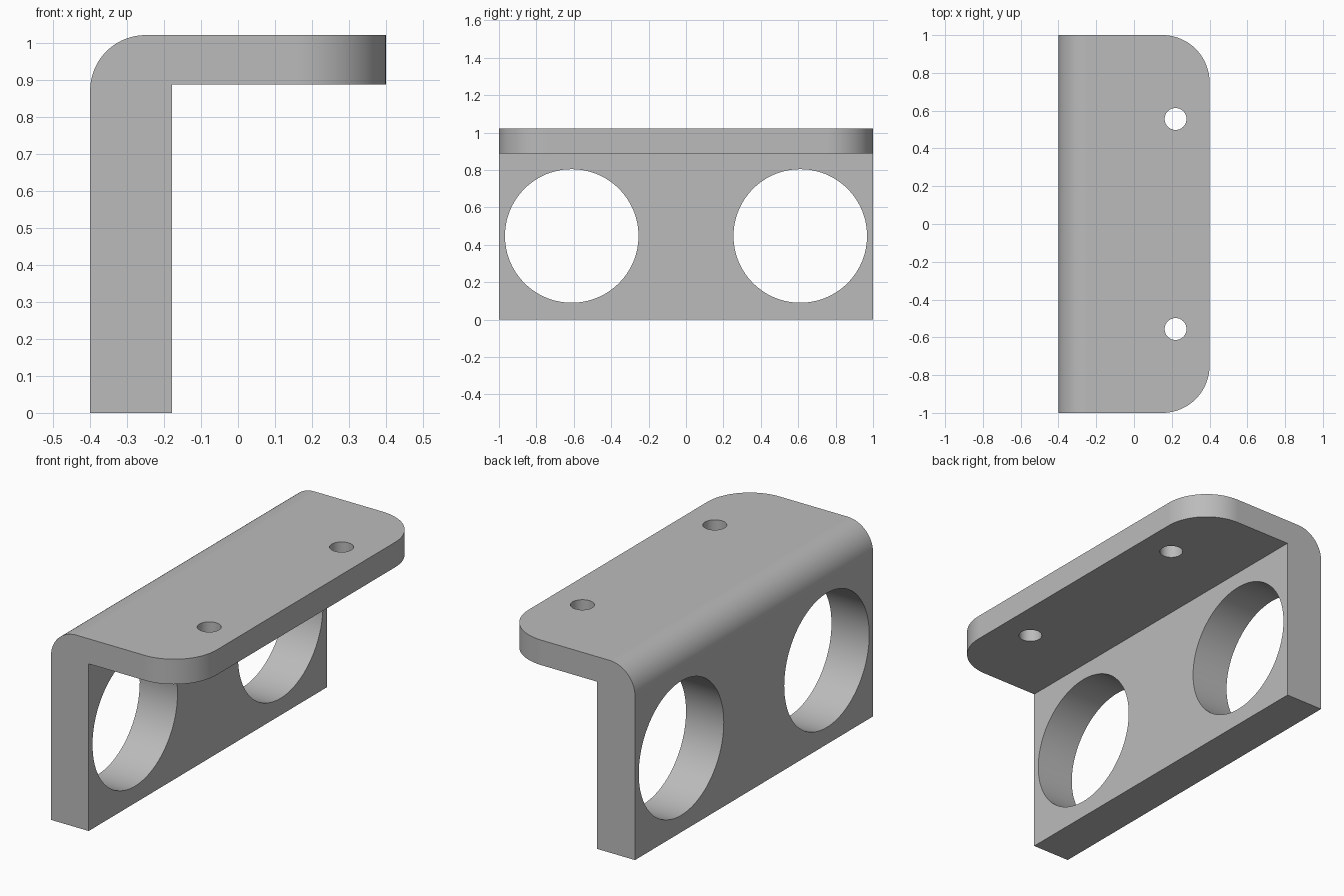
import bpy, bmesh, math

cube = bpy.data.objects.get("Cube")
if cube:
    bpy.data.objects.remove(cube, do_unlink=True)

# Overall sizes
HALF_X, HALF_Y, TOP = 0.4, 1.0, 1.022
WALL_X, SHELF_Z = -0.178, 0.889
BEND_R, CORNER_R = 0.15, 0.25

# Single grey finish
grey = bpy.data.materials.new("grey_metal")
grey.use_nodes = True
colour = (0.5, 0.5, 0.5, 1)
grey.diffuse_color = colour
grey.node_tree.nodes["Principled BSDF"].inputs["Base Color"].default_value = colour

# L-shaped profile pulled along the length
profile = [(-HALF_X, 0), (WALL_X, 0), (WALL_X, SHELF_Z),
           (HALF_X, SHELF_Z), (HALF_X, TOP), (-HALF_X, TOP)]
bm = bmesh.new()
face = bm.faces.new([bm.verts.new((x, -HALF_Y, z)) for x, z in profile])
pulled = bmesh.ops.extrude_face_region(bm, geom=[face])
moved = [v for v in pulled["geom"] if isinstance(v, bmesh.types.BMVert)]
bmesh.ops.translate(bm, vec=(0, 2 * HALF_Y, 0), verts=moved)
bmesh.ops.recalc_face_normals(bm, faces=bm.faces)


def round_edges(test, radius):
    edges = [e for e in bm.edges if all(test(v.co) for v in e.verts)]
    bmesh.ops.bevel(bm, geom=edges, offset=radius, offset_type='OFFSET',
                    segments=24, profile=0.5, affect='EDGES', clamp_overlap=False)


# Rounded bend, then the two rounded shelf corners
round_edges(lambda c: c.x < -HALF_X + 0.001 and c.z > TOP - 0.001, BEND_R)
for side in (-1, 1):
    round_edges(lambda c: c.x > HALF_X - 0.001 and c.y * side > HALF_Y - 0.001, CORNER_R)

mesh = bpy.data.meshes.new("angle_bracket")
bm.to_mesh(mesh)
bm.free()
mesh.materials.append(grey)
bracket = bpy.data.objects.new("angle_bracket", mesh)
bpy.context.collection.objects.link(bracket)


def drill(location, radius, rotation, sides):
    bpy.ops.mesh.primitive_cylinder_add(vertices=sides, radius=radius, depth=0.5,
                                        location=location, rotation=rotation)
    cutter = bpy.context.object
    cutter.name = "hole_cutter"
    cutter.hide_render = True
    cutter.data.materials.append(grey)
    bpy.ops.object.select_all(action='DESELECT')
    bpy.context.view_layer.objects.active = bracket
    bracket.select_set(True)
    cut = bracket.modifiers.new("hole", 'BOOLEAN')
    cut.operation = 'DIFFERENCE'
    cut.solver = 'EXACT'
    cut.object = cutter
    bpy.ops.object.modifier_apply(modifier=cut.name)
    bpy.data.objects.remove(cutter, do_unlink=True)


# Large wall openings and small shelf screw holes
for side in (-1, 1):
    drill((-0.289, side * 0.611, 0.447), 0.357, (0, math.pi / 2, 0), 96)
    drill((0.22, side * 0.556, 0.955), 0.058, (0, 0, 0), 48)

# Smooth curves with crisp edges and flat planes
bpy.ops.object.shade_smooth_by_angle(angle=math.radians(30))
weighted = bracket.modifiers.new("flat_planes", 'WEIGHTED_NORMAL')
weighted.keep_sharp = True
